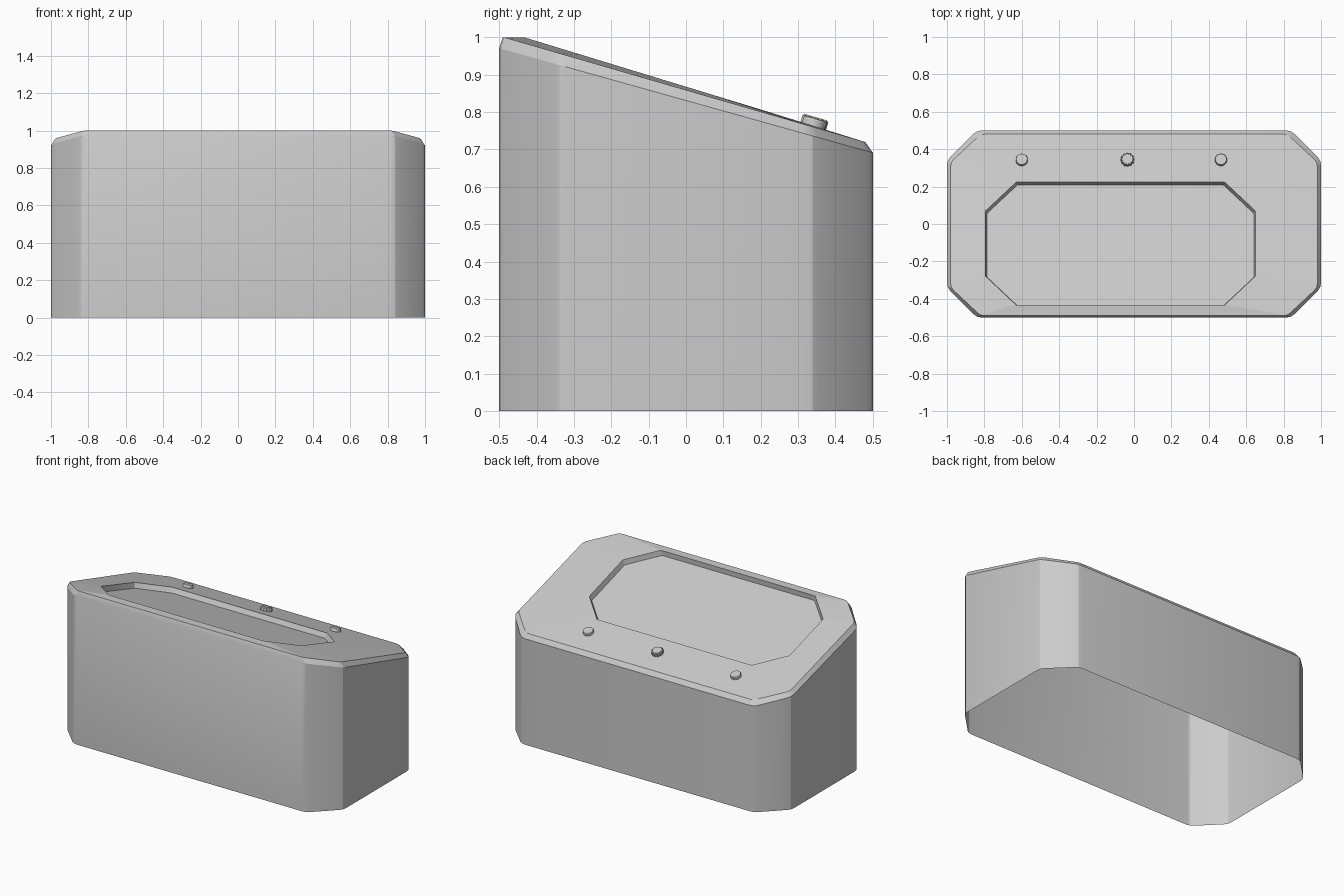
import bpy, bmesh
from math import atan, cos, sin, pi
from mathutils import Vector, Matrix

if "Cube" in bpy.data.objects:
    bpy.data.objects.remove(bpy.data.objects["Cube"])

SLOPE = 0.29


def top_z(y):
    # outer line of the slanted top
    return 0.859 - SLOPE * y


def outline(x0, x1, y0, y1, cx, cy, r):
    # octagon with slightly rounded corners (3 points per corner)
    oct_pts = [Vector(p) for p in (
        (x0 + cx, y0), (x1 - cx, y0), (x1, y0 + cy), (x1, y1 - cy),
        (x1 - cx, y1), (x0 + cx, y1), (x0, y1 - cy), (x0, y0 + cy))]
    pts = []
    for i, p in enumerate(oct_pts):
        a = p + (oct_pts[i - 1] - p).normalized() * r
        b = p + (oct_pts[(i + 1) % 8] - p).normalized() * r
        pts += [a, a * 0.25 + p * 0.5 + b * 0.25, b]
    return pts


def finish(name, bm, angle=0.4):
    bmesh.ops.recalc_face_normals(bm, faces=bm.faces)
    mesh = bpy.data.meshes.new(name)
    bm.to_mesh(mesh)
    bm.free()
    ob = bpy.data.objects.new(name, mesh)
    bpy.context.collection.objects.link(ob)
    bpy.ops.object.select_all(action='DESELECT')
    ob.select_set(True)
    bpy.context.view_layer.objects.active = ob
    bpy.ops.object.shade_smooth_by_angle(angle=angle)
    return ob


# Housing: stacked outlines from the open bottom up to the recessed panel
wall = outline(-1, 1, -0.5, 0.5, 0.16, 0.16, 0.025)
edge = outline(-0.98, 0.98, -0.49, 0.48, 0.16, 0.15, 0.02)
rim = outline(-0.795, 0.65, -0.433, 0.224, 0.165, 0.155, 0.004)
floor = outline(-0.786, 0.641, -0.437, 0.209, 0.163, 0.153, 0.004)


def rim_z(y):
    return 1.0 - 0.305 * (y + 0.433)


loops = [
    [(p.x, p.y, 0) for p in wall],
    [(p.x, p.y, 0.831 - 0.28 * p.y) for p in wall],
    [(p.x, p.y, min(1.0, top_z(p.y))) for p in edge],
    [(p.x, p.y, rim_z(p.y)) for p in rim],
    [(p.x, p.y, rim_z(p.y) - 0.035) for p in floor],
]
bm = bmesh.new()
rings = [[bm.verts.new(c) for c in loop] for loop in loops]
for lo, hi in zip(rings, rings[1:]):
    n = len(lo)
    for i in range(n):
        j = (i + 1) % n
        bm.faces.new((lo[i], lo[j], hi[j], hi[i]))
bm.faces.new(rings[-1])
finish("housing", bm)


def knob(name, x, y, profile, sides=32, notch=0.0):
    # lathe a (radius, height) profile; notch makes a ribbed grip
    bm = bmesh.new()
    prev = None
    for r, h in profile:
        ring = []
        for i in range(sides):
            k = r - (notch if i % 4 > 1 else 0)
            a = 2 * pi * i / sides
            ring.append(bm.verts.new((k * cos(a), k * sin(a), h)))
        if prev:
            for i in range(sides):
                j = (i + 1) % sides
                bm.faces.new((prev[i], prev[j], ring[j], ring[i]))
        prev = ring
    bm.faces.new(prev)
    ob = finish(name, bm)
    ob.matrix_world = (Matrix.Translation((x, y, top_z(y)))
                       @ Matrix.Rotation(-atan(SLOPE), 4, 'X'))


# Control knobs along the low edge
plain = [(0.032, -0.01), (0.032, 0.018), (0.030, 0.022), (0.026, 0.024)]
knob("left_knob", -0.6, 0.34, plain)
knob("right_knob", 0.465, 0.34, plain)
ribbed = [(0.036, -0.01), (0.036, 0.022), (0.031, 0.027)]
knob("ribbed_center_knob", -0.035, 0.34, ribbed, sides=48, notch=0.004)
